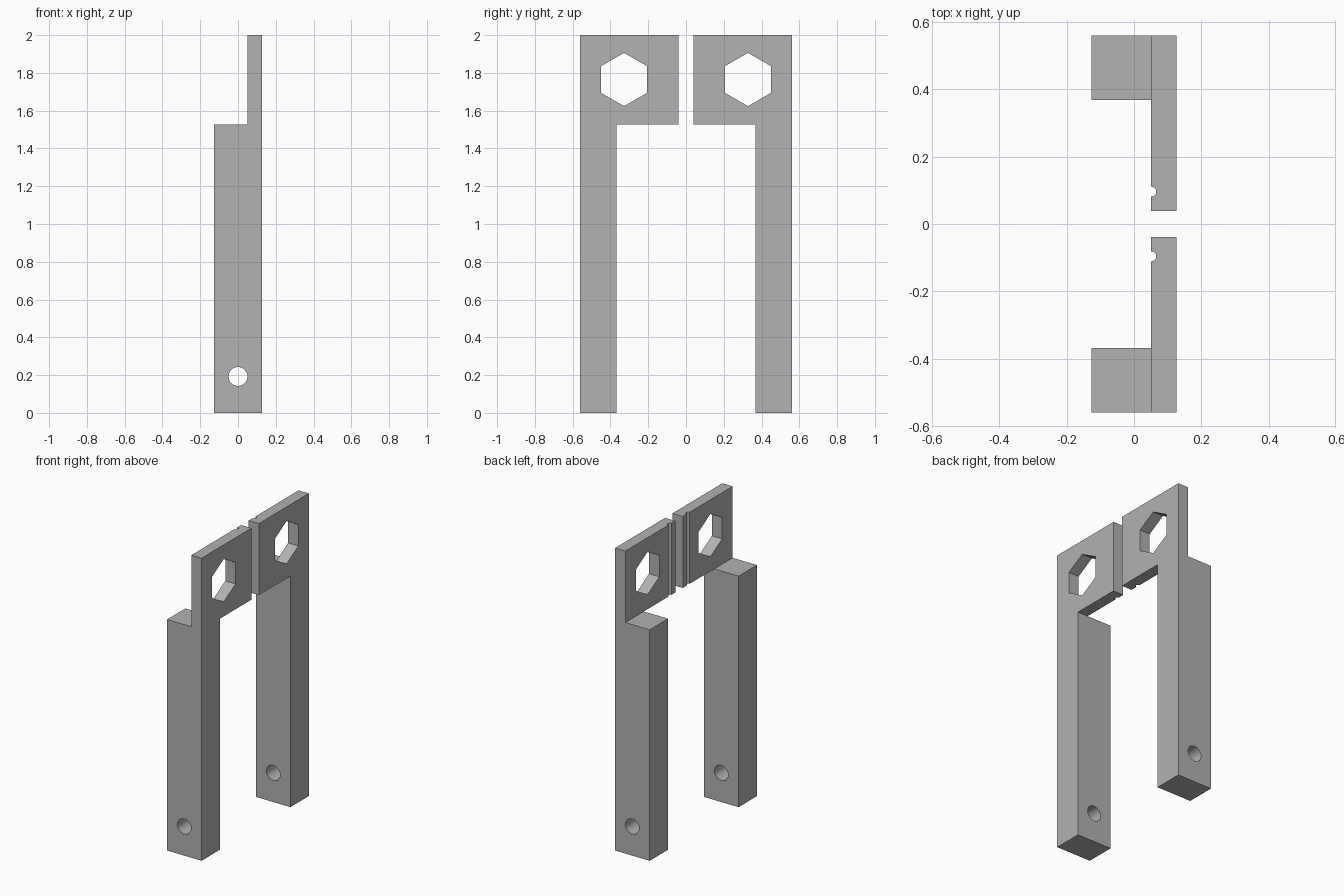
import bpy, bmesh, math
from mathutils import Matrix, Vector

if "Cube" in bpy.data.objects:
    bpy.data.objects.remove(bpy.data.objects["Cube"])

grey = bpy.data.materials.new("plain grey")
grey.use_nodes = True
COLOUR = (0.445, 0.445, 0.445, 1)
grey.diffuse_color = COLOUR
grey.node_tree.nodes["Principled BSDF"].inputs["Base Color"].default_value = COLOUR

X0, X1, PLATE_X = -0.127, 0.126, 0.051
INNER, LEG_IN, OUTER = 0.039, 0.368, 0.56
STEP_Z, TOP = 1.527, 2.0


def finish(bm, name):
    bmesh.ops.recalc_face_normals(bm, faces=bm.faces)
    mesh = bpy.data.meshes.new(name)
    bm.to_mesh(mesh)
    bm.free()
    mesh.materials.append(grey)
    obj = bpy.data.objects.new(name, mesh)
    bpy.context.collection.objects.link(obj)
    return obj


def prism(name, points, depth):
    """Extrude a closed outline along a vector."""
    bm = bmesh.new()
    face = bm.faces.new([bm.verts.new(p) for p in points])
    ext = bmesh.ops.extrude_face_region(bm, geom=[face])["geom"]
    moved = [g for g in ext if isinstance(g, bmesh.types.BMVert)]
    bmesh.ops.translate(bm, vec=depth, verts=moved)
    return finish(bm, name)


def rod(name, centre, axis, radius, length, sides, spin=0):
    """Cylinder-like cutter along an axis."""
    turn = Vector(axis).to_track_quat('Z', 'Y').to_matrix().to_4x4()
    bm = bmesh.new()
    bmesh.ops.create_cone(bm, cap_ends=True, segments=sides, radius1=radius,
                          radius2=radius, depth=length,
                          matrix=Matrix.Translation(centre) @ turn @ Matrix.Rotation(spin, 4, 'Z'))
    return finish(bm, name)


def hexagon(name, y, z, radius):
    angles = [math.pi / 2 + i * math.pi / 3 for i in range(6)]
    outline = [(-1, y + radius * math.cos(a), z + radius * math.sin(a)) for a in angles]
    return prism(name, outline, (2, 0, 0))


def combine(obj, tool, operation):
    mod = obj.modifiers.new("combine", 'BOOLEAN')
    mod.operation, mod.solver, mod.object = operation, 'EXACT', tool
    bpy.context.view_layer.objects.active = obj
    bpy.ops.object.modifier_apply(modifier=mod.name)
    bpy.data.objects.remove(tool)


for side, label in ((-1, "front"), (1, "back")):
    # Thin upper plate with the full-height leg in one L outline
    outline = [(LEG_IN, 0), (OUTER, 0), (OUTER, TOP), (INNER, TOP), (INNER, STEP_Z), (LEG_IN, STEP_Z)]
    bracket = prism(label + "_bracket", [(PLATE_X, side * y, z) for y, z in outline],
                    (X1 - PLATE_X, 0, 0))
    # Thicker part of the leg
    block = [(LEG_IN, 0), (OUTER, 0), (OUTER, STEP_Z), (LEG_IN, STEP_Z)]
    combine(bracket, prism("leg_block", [(PLATE_X, side * y, z) for y, z in block],
                           (X0 - PLATE_X, 0, 0)), 'UNION')
    # Hexagonal window, round pin hole and vertical cable groove
    cutters = [
        hexagon("hex_cutter", side * 0.328, 1.765, 0.141),
        rod("pin_cutter", (0, side * 0.46, 0.193), (0, 1, 0), 0.05, 0.5, 48),
        rod("groove_cutter", (PLATE_X, side * 0.096, 1.75), (0, 0, 1), 0.015, 1, 32),
    ]
    for cutter in cutters:
        combine(bracket, cutter, 'DIFFERENCE')
    # Merge coplanar faces, keep round walls smooth
    bm = bmesh.new()
    bm.from_mesh(bracket.data)
    bmesh.ops.remove_doubles(bm, verts=bm.verts, dist=0.0001)
    bmesh.ops.dissolve_limit(bm, angle_limit=0.01, verts=bm.verts, edges=bm.edges)
    bm.to_mesh(bracket.data)
    bm.free()
    bpy.ops.object.select_all(action='DESELECT')
    bracket.select_set(True)
    bpy.context.view_layer.objects.active = bracket
    bpy.ops.object.shade_smooth_by_angle(angle=math.radians(30))
